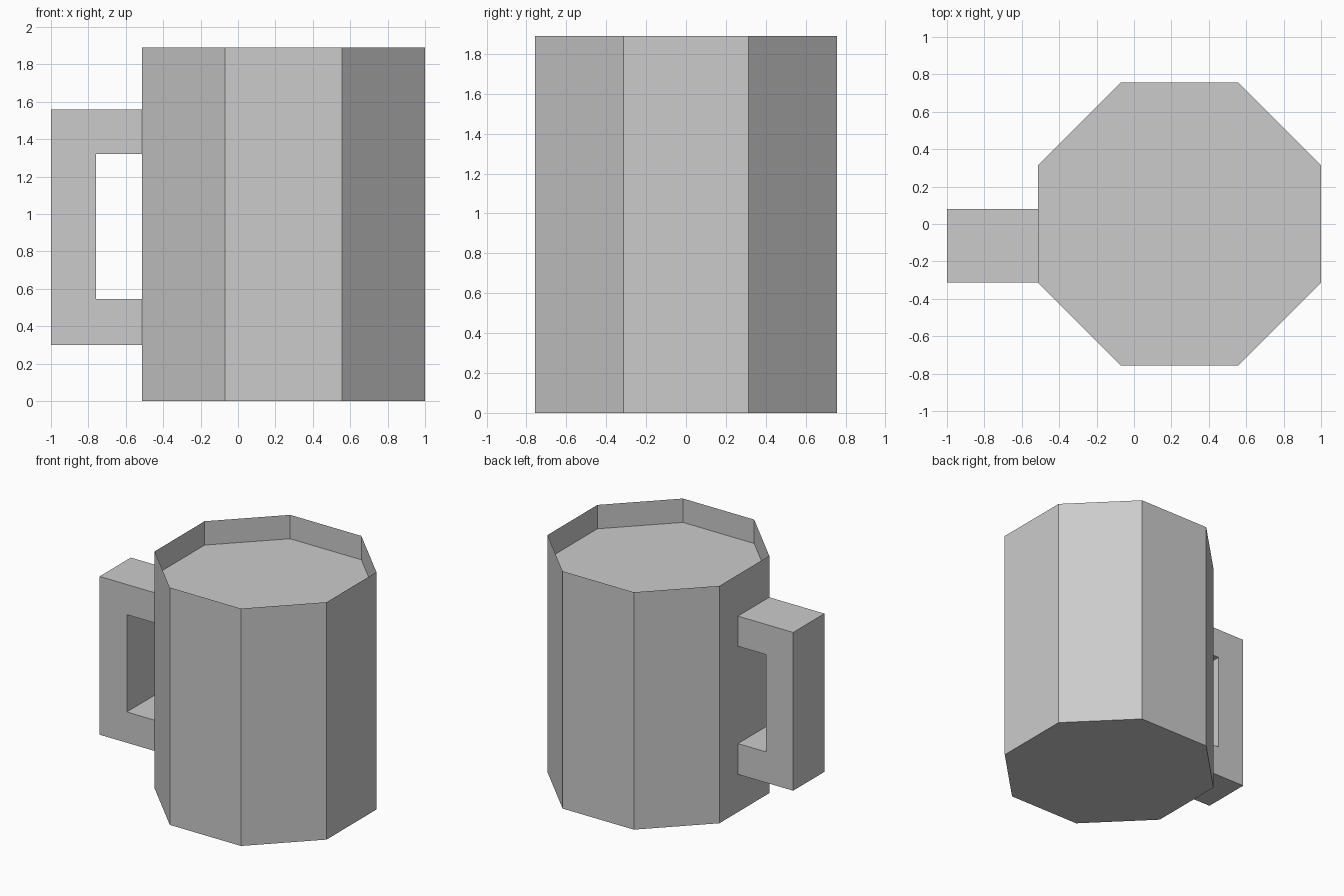
import bpy, bmesh, math

cube = bpy.data.objects.get("Cube")
if cube:
    bpy.data.objects.remove(cube)

# Plain grey for the whole mug
grey = bpy.data.materials.new("plain_grey")
grey.use_nodes = True
colour = (0.6, 0.6, 0.6, 1)
grey.diffuse_color = colour
grey.node_tree.nodes["Principled BSDF"].inputs["Base Color"].default_value = colour

CENTRE_X, APOTHEM, SIDES = 0.243, 0.757, 8
HEIGHT, FILL = 1.89, 1.70
RADIUS = APOTHEM / math.cos(math.pi / SIDES)


def finish(name, bm):
    mesh = bpy.data.meshes.new(name)
    bm.to_mesh(mesh)
    bm.free()
    mesh.materials.append(grey)
    obj = bpy.data.objects.new(name, mesh)
    bpy.context.collection.objects.link(obj)
    return obj


def ring(bm, z):
    angles = [(i + 0.5) * math.tau / SIDES for i in range(SIDES)]
    return [bm.verts.new((CENTRE_X + RADIUS * math.cos(a), RADIUS * math.sin(a), z))
            for a in angles]


def bridge(bm, low, high, skip=()):
    n = len(low)
    for i in range(n):
        if i not in skip:
            j = (i + 1) % n
            bm.faces.new((low[i], low[j], high[j], high[i]))


# Eight-sided body with a thin wall and a closed base
bm = bmesh.new()
base, rim = ring(bm, 0), ring(bm, HEIGHT)
bridge(bm, base, rim)
bm.faces.new(base[::-1])
finish("mug_body", bm)

# Recessed surface below the rim
bm = bmesh.new()
bm.faces.new(ring(bm, FILL))
finish("drink_surface", bm)

# Square-cut handle, open where it meets the body
WALL_X = CENTRE_X - APOTHEM
profile = [(WALL_X, 1.56), (-1, 1.56), (-1, 0.30), (WALL_X, 0.30),
           (WALL_X, 0.545), (-0.76, 0.545), (-0.76, 1.32), (WALL_X, 1.32)]
bm = bmesh.new()
front, back = [[bm.verts.new((x, y, z)) for x, z in profile] for y in (-0.313, 0.08)]
bridge(bm, front, back, skip=(3, 7))
bm.faces.new(front)
bm.faces.new(back[::-1])
bmesh.ops.recalc_face_normals(bm, faces=bm.faces)
finish("handle", bm)
